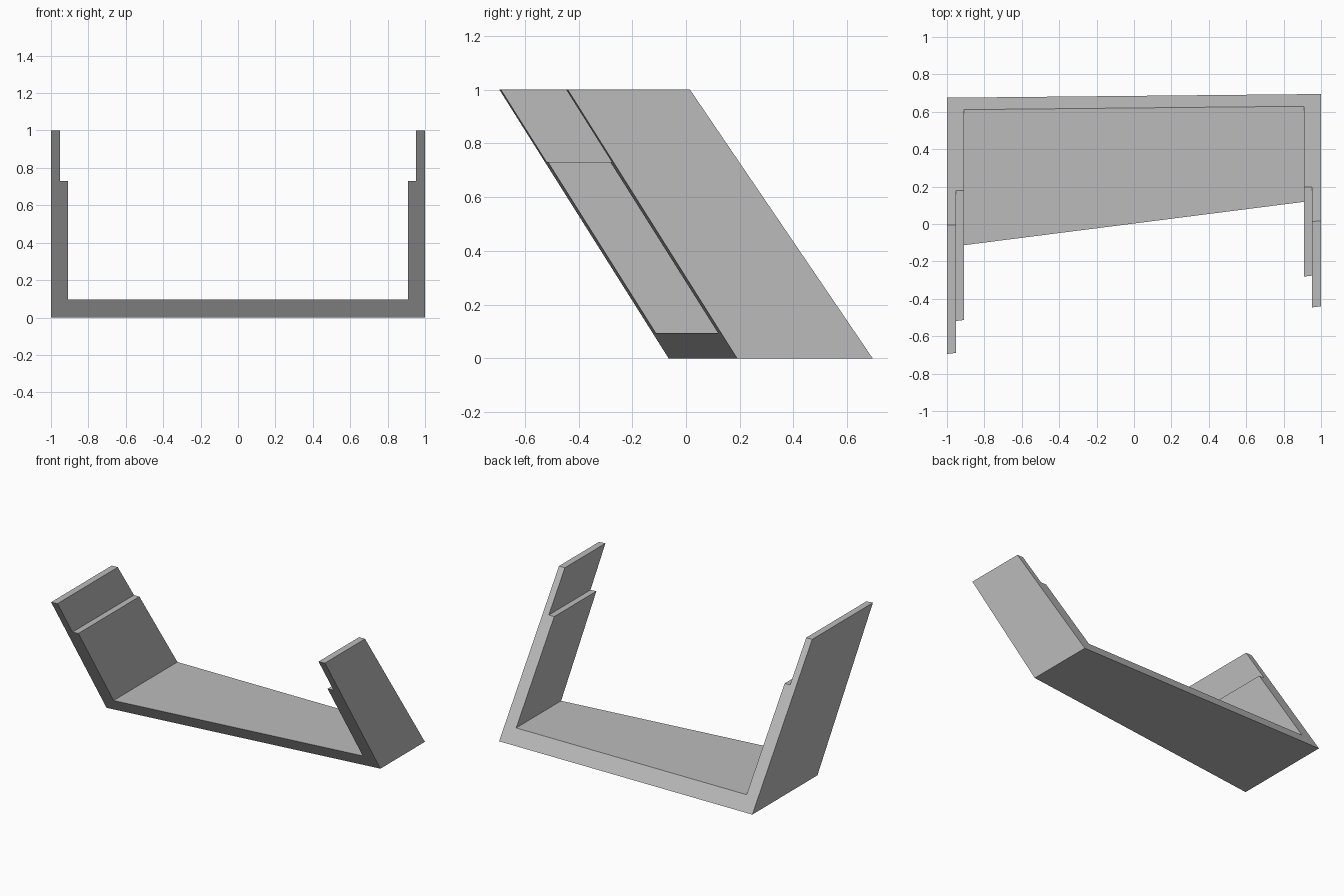
import bpy, bmesh

if "Cube" in bpy.data.objects:
    bpy.data.objects.remove(bpy.data.objects["Cube"])

grey = bpy.data.materials.new("plain grey")
grey.diffuse_color = (0.5, 0.5, 0.5, 1)
grey.use_nodes = True
grey.node_tree.nodes["Principled BSDF"].inputs["Base Color"].default_value = grey.diffuse_color


# Slanted, slightly skewed planes that cut off the front and the back
def front_y(x, z):
    return 0.0625 + 0.1275 * x - 0.63 * z


def back_y(x, z):
    return 0.685 + 0.01 * x - 0.68 * z


# Stepped channel cross-section, seen from the front
right_half = [(1, 0), (1, 1), (0.953, 1), (0.953, 0.73), (0.91, 0.73), (0.91, 0.095)]
profile = right_half + [(-x, z) for x, z in reversed(right_half)]

# Channel bracket: the section swept between the two planes
bm = bmesh.new()
front = [bm.verts.new((x, front_y(x, z), z)) for x, z in profile]
back = [bm.verts.new((x, back_y(x, z), z)) for x, z in profile]
bm.faces.new(front)
bm.faces.new(back[::-1])
n = len(profile)
for i in range(n):
    j = (i + 1) % n
    bm.faces.new((front[i], back[i], back[j], front[j]))
bmesh.ops.recalc_face_normals(bm, faces=bm.faces)

mesh = bpy.data.meshes.new("channel_bracket")
bm.to_mesh(mesh)
bm.free()
mesh.materials.append(grey)
bpy.context.collection.objects.link(bpy.data.objects.new("channel_bracket", mesh))
